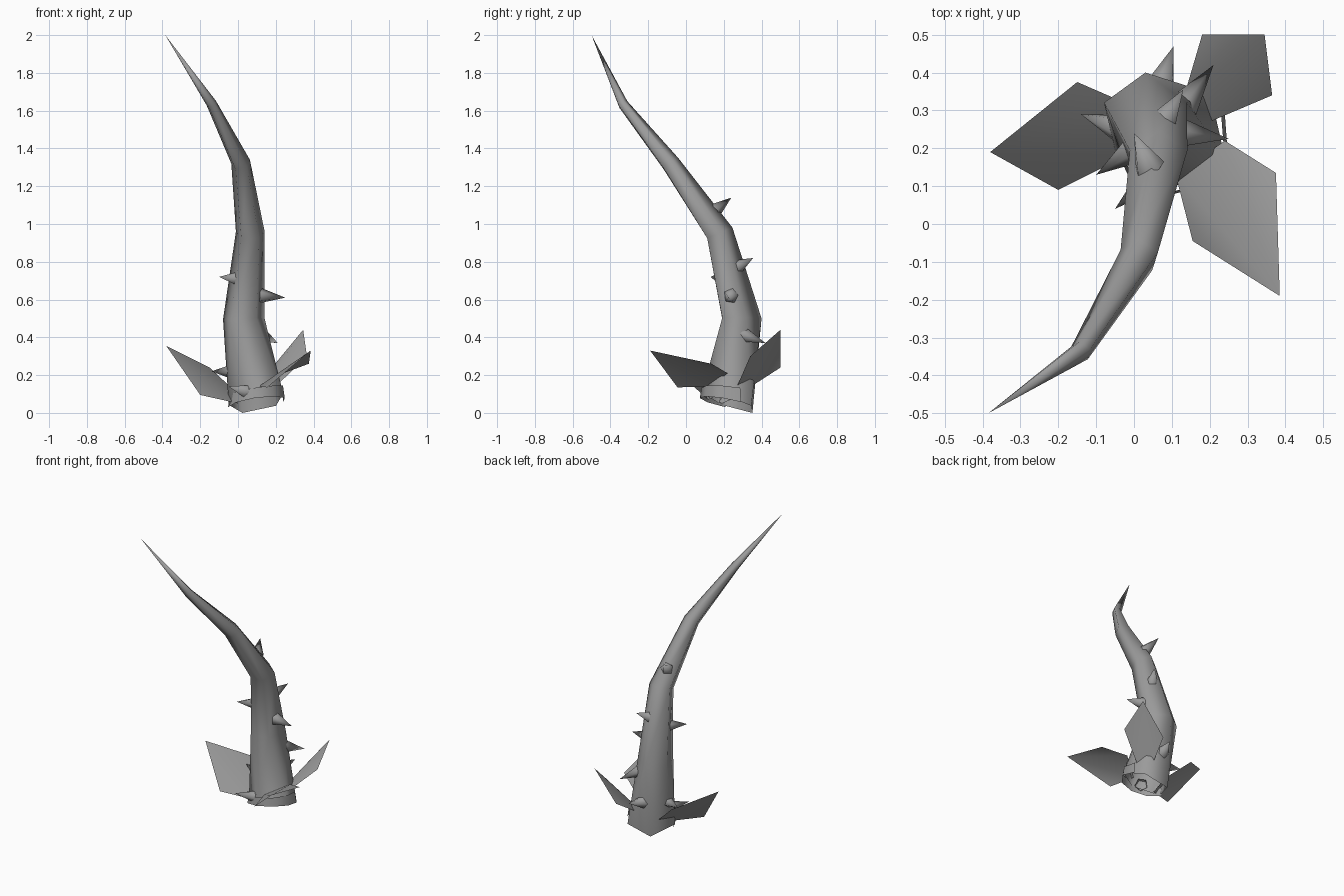
import bpy, bmesh, math
from mathutils import Vector

if "Cube" in bpy.data.objects:
    bpy.data.objects.remove(bpy.data.objects["Cube"])

grey = bpy.data.materials.new("dark_grey")
grey.diffuse_color = (0.33, 0.33, 0.33, 1)
grey.use_nodes = True
grey.node_tree.nodes["Principled BSDF"].inputs["Base Color"].default_value = grey.diffuse_color

def make_object(name, verts, faces, angle=85):
    me = bpy.data.meshes.new(name)
    me.from_pydata([tuple(v) for v in verts], [], faces)
    me.materials.append(grey)
    bm = bmesh.new()
    bm.from_mesh(me)
    bmesh.ops.recalc_face_normals(bm, faces=bm.faces)
    bm.to_mesh(me)
    bm.free()
    ob = bpy.data.objects.new(name, me)
    bpy.context.collection.objects.link(ob)
    bpy.ops.object.select_all(action='DESELECT')
    ob.select_set(True)
    bpy.context.view_layer.objects.active = ob
    bpy.ops.object.shade_smooth_by_angle(angle=math.radians(angle))
    return ob

def ring(centre, normal, radius, sides, start=90, sweep=360):
    """Points on a circle whose plane faces the given normal."""
    q = Vector((0, 0, 1)).rotation_difference(Vector(normal).normalized())
    steps = sides if sweep == 360 else sides - 1
    pts = []
    for i in range(sides):
        a = math.radians(start + sweep * i / steps)
        pts.append(Vector(centre) + q @ Vector((math.cos(a) * radius, math.sin(a) * radius, 0)))
    return pts

# Tapering, slightly twisted five-sided stem, open below: centre, ring normal, radius, twist
SIDES = 5
stem_rings = [
    ((0.10, 0.23, 0.055), (-0.20, 0.35, 1), 0.155, 122),
    ((0.03, 0.285, 0.50), (-0.05, 0.0, 1), 0.115, 90),
    ((0.065, 0.172, 0.95), (0.0, -0.42, 1), 0.08, 90),
    ((0.015, -0.085, 1.32), (-0.25, -0.7, 1), 0.053, 90),
    ((-0.14, -0.335, 1.635), (-0.6, -0.7, 1), 0.029, 90),
]
verts, faces = [], []
for c, n, r, twist in stem_rings:
    verts += ring(c, n, r, SIDES, twist)
for k in range(len(stem_rings) - 1):
    for i in range(SIDES):
        j = (i + 1) % SIDES
        a, b = k * SIDES, (k + 1) * SIDES
        faces.append((a + i, a + j, b + j, b + i))
tip = len(verts)
verts.append(Vector((-0.385, -0.5, 2.0)))
last = tip - SIDES
faces += [(last + i, last + (i + 1) % SIDES, tip) for i in range(SIDES)]
stem = make_object("stem", verts, faces)
# rest the lowest corner on the floor
low = min(v.co.z for v in stem.data.vertices)
for v in stem.data.vertices[:SIDES]:
    v.co.z -= low

# Leaf collar wrapping the front and right of the stem foot
N = 6
lower = ring((0.10, 0.225, 0.05), (-0.15, 0.2, 1), 0.155, N, 185, 200)
upper = ring((0.10, 0.225, 0.12), (-0.15, 0.1, 1), 0.145, N, 185, 200)
make_object("leaf_collar", lower + upper,
            [(i, i + 1, N + i + 1, N + i) for i in range(N - 1)])

# Flat leaves around the foot
leaves = {
    "left_leaf": [(0.0, 0.19, 0.05), (-0.20, 0.09, 0.095), (-0.38, 0.19, 0.355),
                  (-0.15, 0.375, 0.24), (0.0, 0.31, 0.10)],
    "right_leaf": [(0.11, 0.13, 0.14), (0.155, -0.045, 0.135), (0.385, -0.19, 0.33),
                   (0.375, 0.135, 0.26), (0.24, 0.22, 0.21)],
    "back_leaf": [(0.20, 0.27, 0.14), (0.365, 0.34, 0.30), (0.345, 0.5, 0.44),
                  (0.18, 0.5, 0.24), (0.13, 0.33, 0.13)],
}
for name, pts in leaves.items():
    make_object(name, pts, [(0, 1, 2), (0, 2, 4), (2, 3, 4)])

# Thorns: base centre and tip
thorns = [
    ((0.00, 0.20, 0.71), (-0.10, 0.13, 0.72)),
    ((0.12, 0.24, 0.62), (0.25, 0.225, 0.61)),
    ((0.13, 0.31, 0.41), (0.21, 0.42, 0.37)),
    ((0.075, 0.265, 0.77), (0.13, 0.355, 0.82)),
    ((0.04, 0.15, 1.07), (0.0, 0.24, 1.14)),
    ((-0.03, 0.25, 0.22), (-0.14, 0.29, 0.22)),
    ((0.05, 0.13, 0.11), (-0.05, 0.04, 0.14)),
    ((0.07, 0.36, 0.23), (0.105, 0.47, 0.25)),
]
for n, (base, point) in enumerate(thorns, 1):
    base, point = Vector(base), Vector(point)
    pts = ring(base, point - base, 0.042, 5) + [point]
    make_object(f"thorn_{n}", pts, [(i, (i + 1) % 5, 5) for i in range(5)])
